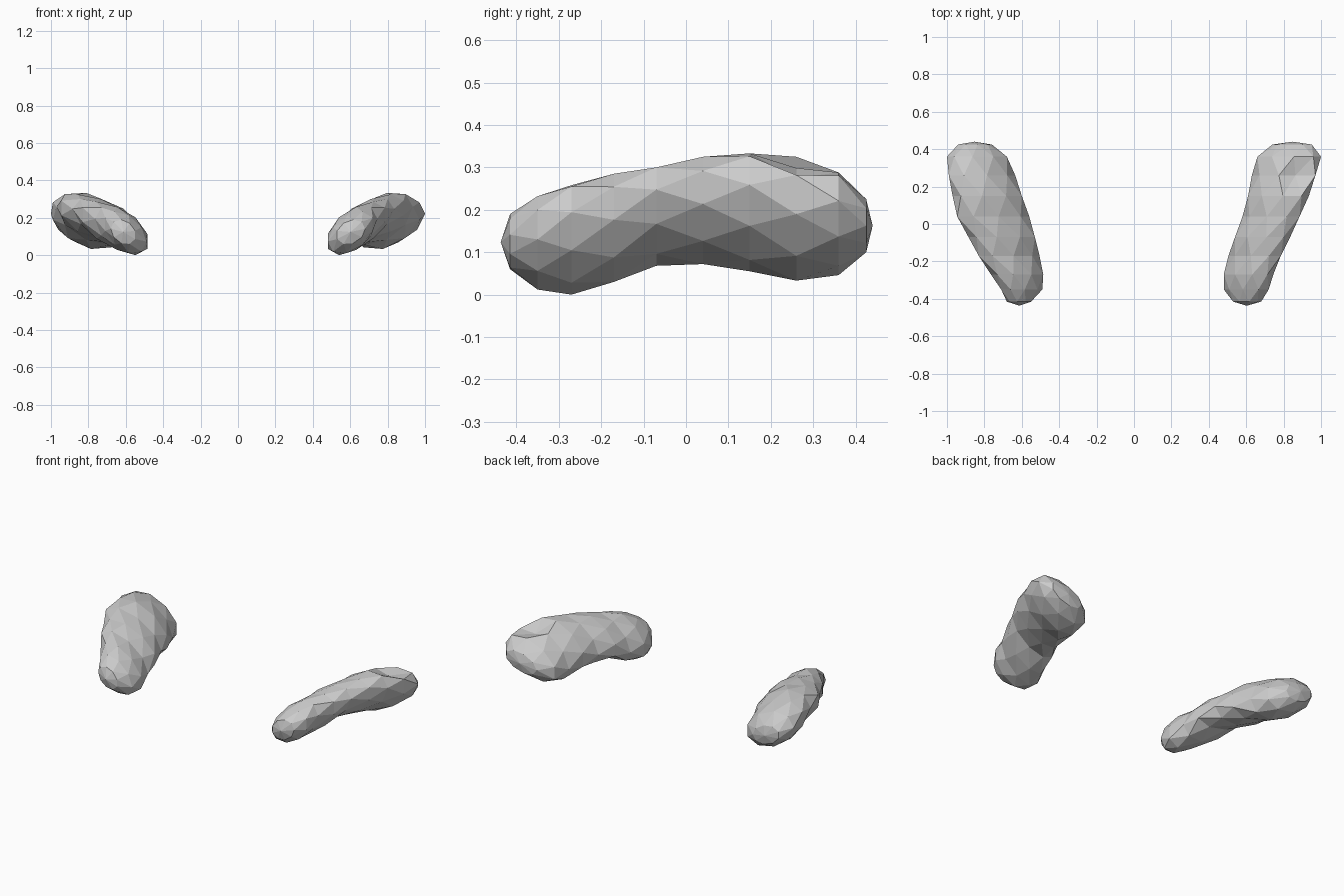
import bpy, bmesh
from math import cos, sin, pi, radians
from mathutils import Vector

if "Cube" in bpy.data.objects:
    bpy.data.objects.remove(bpy.data.objects["Cube"])

SIDES = 9
# y, left inner/outer distance, right inner/outer distance, bottom/top height, slant
RINGS = [
    (-0.415, 0.55, 0.68, 0.53, 0.68, 0.06, 0.19, 15),
    (-0.35, 0.49, 0.71, 0.48, 0.72, 0.012, 0.232, 25),
    (-0.27, 0.485, 0.765, 0.48, 0.745, 0.00, 0.258, 28),
    (-0.17, 0.505, 0.83, 0.505, 0.785, 0.03, 0.285, 30),
    (-0.07, 0.53, 0.885, 0.54, 0.835, 0.068, 0.30, 30),
    (0.04, 0.56, 0.945, 0.58, 0.885, 0.072, 0.325, 28),
    (0.15, 0.60, 0.97, 0.61, 0.935, 0.055, 0.333, 26),
    (0.26, 0.635, 0.99, 0.63, 0.97, 0.033, 0.325, 25),
    (0.36, 0.68, 1.00, 0.66, 1.00, 0.046, 0.288, 25),
    (0.425, 0.76, 0.94, 0.74, 0.95, 0.10, 0.225, 20),
]


def fit(values, lo, hi):
    a, b = min(values), max(values)
    return [lo + (v - a) * (hi - lo) / (b - a) for v in values]


def lump(name, side, dent=None):
    bm = bmesh.new()
    loops = []
    # slanted oval sections, staggered so the facets become triangles
    for i, r in enumerate(RINGS):
        inner, outer = (r[1], r[2]) if side < 0 else (r[3], r[4])
        ts = [2 * pi * (k + 0.5 * (i % 2)) / SIDES for k in range(SIDES)]
        us = fit([cos(t) for t in ts], inner, outer)
        zs = fit([sin(t + radians(r[7])) for t in ts], r[5], r[6])
        loops.append([bm.verts.new((side * u, r[0], z)) for u, z in zip(us, zs)])
    for i in range(len(loops) - 1):
        a, b = loops[i], loops[i + 1]
        for k in range(SIDES):
            n = (k + 1) % SIDES
            if i % 2 == 0:
                bm.faces.new((a[k], a[n], b[k]))
                bm.faces.new((a[n], b[n], b[k]))
            else:
                bm.faces.new((a[k], b[n], b[k]))
                bm.faces.new((a[k], a[n], b[n]))
    # blunt rounded ends
    for ring, y in ((loops[0], -0.437), (loops[-1], 0.44)):
        c = sum((v.co for v in ring), Vector()) / SIDES
        tip = bm.verts.new((c.x, y, c.z))
        for k in range(SIDES):
            bm.faces.new((ring[k], ring[(k + 1) % SIDES], tip))
    # small hollow in the outer rear shoulder
    if dent:
        v = min(bm.verts, key=lambda p: (p.co - Vector(dent)).length)
        v.co += Vector((-0.03 * side, 0, -0.05))
    bmesh.ops.recalc_face_normals(bm, faces=bm.faces)
    me = bpy.data.meshes.new(name)
    bm.to_mesh(me)
    bm.free()
    ob = bpy.data.objects.new(name, me)
    bpy.context.collection.objects.link(ob)


lump("left_lump", -1)
lump("right_lump", 1, (0.92, 0.27, 0.30))
